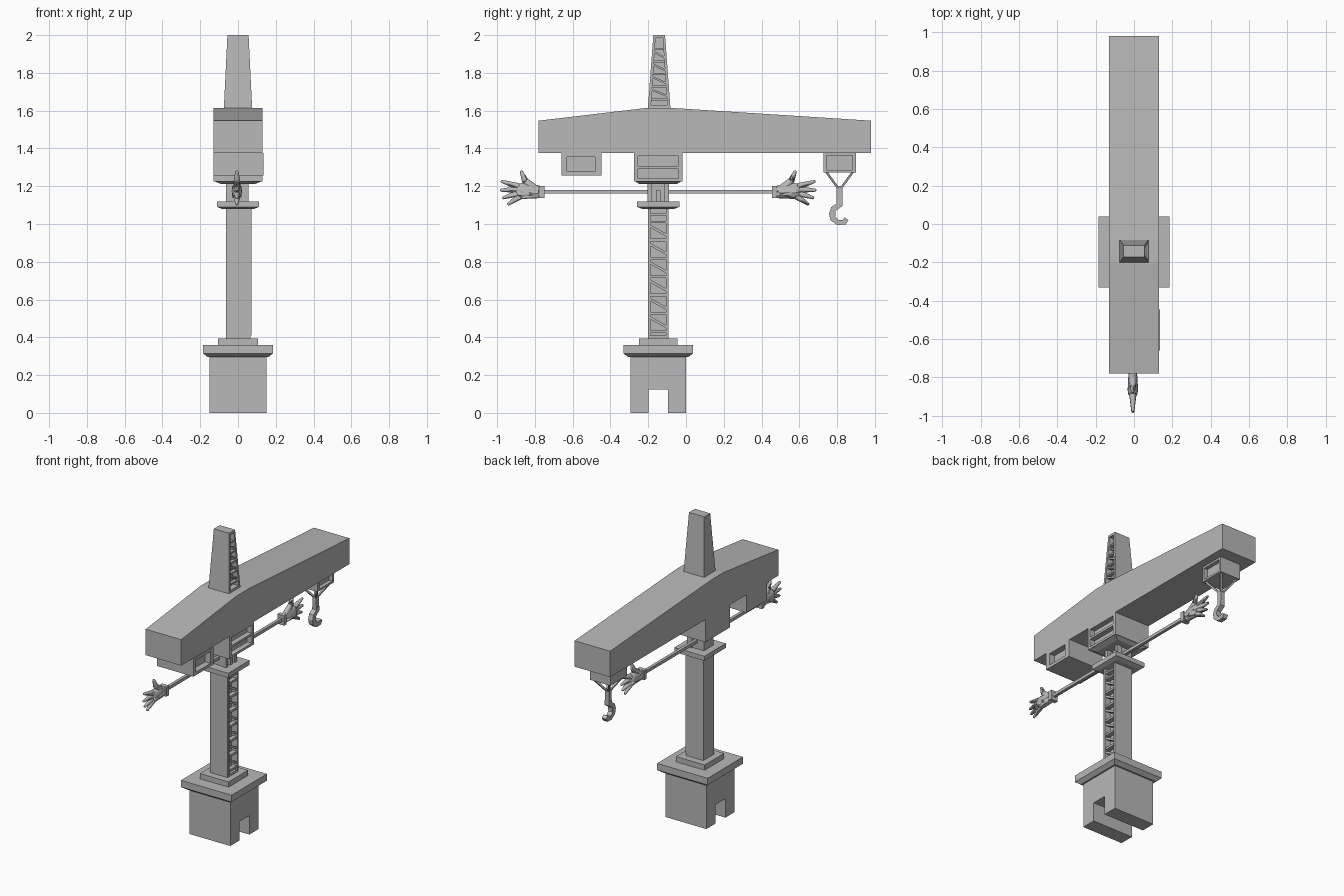
import bpy, bmesh, math
from mathutils import Vector

if "Cube" in bpy.data.objects:
    bpy.data.objects.remove(bpy.data.objects["Cube"], do_unlink=True)

grey = bpy.data.materials.new("plain grey")
grey.use_nodes = True
GREY = (0.48, 0.48, 0.48, 1)
grey.diffuse_color = GREY
grey.node_tree.nodes["Principled BSDF"].inputs["Base Color"].default_value = GREY

CY = -0.147      # y of the mast axis
ARM_X = -0.006   # x of the arms and hands


def finish(name, bm, smooth=False):
    bmesh.ops.recalc_face_normals(bm, faces=bm.faces)
    mesh = bpy.data.meshes.new(name)
    bm.to_mesh(mesh)
    bm.free()
    mesh.materials.append(grey)
    for p in mesh.polygons:
        p.use_smooth = smooth
    ob = bpy.data.objects.new(name, mesh)
    bpy.context.collection.objects.link(ob)
    return ob


def frustum(name, z0, z1, x0, y0, x1=None, y1=None):
    """Block with an (x, y) range at the bottom and another at the top."""
    bm = bmesh.new()
    rings = []
    for z, xr, yr in ((z0, x0, y0), (z1, x1 or x0, y1 or y0)):
        rings.append([bm.verts.new((xr[i], yr[j], z))
                      for i, j in ((0, 0), (1, 0), (1, 1), (0, 1))])
    a, b = rings
    bm.faces.new(a)
    bm.faces.new(b)
    for i in range(4):
        k = (i + 1) % 4
        bm.faces.new((a[i], a[k], b[k], b[i]))
    return finish(name, bm)


def around(c, half):
    return (c - half, c + half)


def cut(ob, cutter):
    """Carve the cutter out of the object and discard it."""
    mod = ob.modifiers.new("cut", 'BOOLEAN')
    mod.object = cutter
    mod.solver = 'EXACT'
    bpy.context.view_layer.update()
    done = bpy.data.meshes.new_from_object(
        ob.evaluated_get(bpy.context.evaluated_depsgraph_get()))
    ob.modifiers.clear()
    ob.data = done
    bpy.data.objects.remove(cutter, do_unlink=True)


def beam(name, p, q, w, d):
    """Rectangular bar from p to q, d thick in x and w thick across."""
    p, q = Vector(p), Vector(q)
    along = (q - p).normalized()
    side = along.cross(Vector((1, 0, 0))).normalized() * w / 2
    deep = side.cross(along).normalized() * d / 2
    bm = bmesh.new()
    for end in (p, q):
        for s in (-1, 1):
            for t in (-1, 1):
                bm.verts.new(end + side * s + deep * t)
    bmesh.ops.convex_hull(bm, input=bm.verts)
    bmesh.ops.dissolve_limit(bm, angle_limit=0.02, verts=bm.verts, edges=bm.edges)
    return finish(name, bm)


def prism(name, outline, x0, x1):
    """Extrude a (y, z) outline along x."""
    bm = bmesh.new()
    face = bm.faces.new([bm.verts.new((x0, y, z)) for y, z in outline])
    new = bmesh.ops.extrude_face_region(bm, geom=[face])["geom"]
    bmesh.ops.translate(bm, vec=(x1 - x0, 0, 0),
                        verts=[v for v in new if isinstance(v, bmesh.types.BMVert)])
    return finish(name, bm)


def capsule(name, p, rp, q, rq, flat=1.0):
    """Rounded tapering limb: the hull of two spheres, flattened in x."""
    bm = bmesh.new()
    for c, r in ((p, rp), (q, rq)):
        made = bmesh.ops.create_uvsphere(bm, u_segments=12, v_segments=8, radius=r)
        for v in made["verts"]:
            v.co = Vector((v.co.x * flat, v.co.y, v.co.z)) + Vector(c)
    hull = bmesh.ops.convex_hull(bm, input=bm.verts)
    inside = [v for v in hull["geom_interior"] if isinstance(v, bmesh.types.BMVert)]
    bmesh.ops.delete(bm, geom=inside, context='VERTS')
    return finish(name, bm, True)


# Base with a slot passing through it, and stepped caps
base = frustum("base", 0, 0.295, (-0.15, 0.15), around(CY, 0.148))
cut(base, frustum("slot", -0.1, 0.125, (-1, 1), (-0.198, -0.096)))
frustum("base_cap_chamfer", 0.295, 0.315, (-0.16, 0.16), around(CY, 0.158),
        (-0.185, 0.185), around(CY, 0.185))
frustum("base_cap", 0.315, 0.36, (-0.185, 0.185), around(CY, 0.185))
frustum("mast_foot", 0.36, 0.395, (-0.105, 0.105), around(CY, 0.102))

# Mast, open on its left side, with lattice bars
mast = frustum("mast", 0.395, 1.09, (-0.063, 0.066), around(CY, 0.055))
cut(mast, frustum("mast_recess", 0.41, 1.08, (0.025, 0.2), around(CY, 0.041)))
BAYS, Z0, STEP = 6, 0.43, 0.097
for i in range(BAYS):
    z = Z0 + i * STEP
    beam("mast_rung", (0.05, CY - 0.045, z), (0.05, CY + 0.045, z), 0.014, 0.03)
    beam("mast_diagonal", (0.05, CY - 0.045, z + 0.075),
         (0.05, CY + 0.045, z + 0.025), 0.014, 0.03)
for z in (1.01, 1.05):
    beam("mast_rung", (0.05, CY - 0.045, z), (0.05, CY + 0.045, z), 0.012, 0.03)
for s in (-1, 1):
    frustum("mast_rail", 0.41, 1.08, (0.06, 0.071), around(CY + s * 0.047, 0.006))

# Turntable and neck
frustum("turntable_chamfer", 1.08, 1.09, (-0.085, 0.085), around(CY, 0.085),
        (-0.11, 0.11), around(CY, 0.11))
frustum("turntable", 1.09, 1.12, (-0.11, 0.11), around(CY, 0.112))
frustum("neck", 1.12, 1.225, (-0.063, 0.02), around(CY, 0.05))
for i in (-1, 0, 1):
    frustum("neck_post", 1.12, 1.18 if i == 0 else 1.225, (0.02, 0.055),
            around(CY + i * 0.045, 0.011))
frustum("neck_collar", 1.212, 1.226, (-0.09, 0.09), around(CY, 0.1),
        (-0.125, 0.125), around(CY, 0.122))

# Cab with two recessed windows
cab = frustum("cab", 1.225, 1.375, (-0.13, 0.13), around(CY, 0.128))
for low, high in ((1.24, 1.292), (1.306, 1.36)):
    cut(cab, frustum("window", low, high, (0.095, 0.3), around(CY, 0.108)))

# Boom and counterweight
prism("boom", [(-0.78, 1.375), (0.98, 1.375), (0.98, 1.547), (-0.085, 1.615),
               (-0.205, 1.615), (-0.78, 1.547)], -0.13, 0.13)
weight = frustum("counterweight", 1.257, 1.375, (-0.13, 0.135), (-0.66, -0.447))
cut(weight, frustum("window", 1.277, 1.355, (0.095, 0.3), (-0.63, -0.482)))

# Tapering tower with a lattice on its left side
tower = frustum("tower", 1.61, 2.0, (-0.075, 0.075), around(CY + 0.005, 0.06),
                (-0.056, 0.056), around(CY + 0.005, 0.031))
cut(tower, frustum("tower_recess", 1.63, 1.985, (0.035, 0.2), around(CY + 0.005, 0.043),
                   (0.02, 0.2), around(CY + 0.005, 0.019)))
for i in range(5):
    z = 1.66 + i * 0.067
    t = (z - 1.61) / 0.39
    x, h = 0.056 - 0.019 * t, 0.047 - 0.025 * t
    y = CY + 0.005
    beam("tower_rung", (x, y - h, z), (x, y + h, z), 0.01, 0.022)
    if i < 4:
        beam("tower_diagonal", (x, y - h, z + 0.052), (x, y + h, z + 0.018), 0.01, 0.022)

# Hook block, struts and hook
HY = 0.813
block = frustum("hook_block", 1.272, 1.38, (-0.075, 0.075), around(HY, 0.086))
cut(block, frustum("window", 1.285, 1.362, (0.05, 0.2), around(HY, 0.068)))
for sx in (-1, 1):
    for sy in (-1, 1):
        beam("hook_strut", (sx * 0.06, HY + sy * 0.07, 1.275),
             (sx * 0.008, HY + sy * 0.008, 1.19), 0.012, 0.012)
frustum("hook_shank", 1.115, 1.2, around(0, 0.014), around(HY, 0.015))
prism("hook", [(0.798, 1.125), (0.828, 1.125), (0.828, 1.095), (0.793, 1.07),
               (0.79, 1.04), (0.808, 1.022), (0.83, 1.022), (0.84, 1.035),
               (0.86, 1.02), (0.845, 0.997), (0.8, 0.995), (0.765, 1.02),
               (0.757, 1.055), (0.768, 1.088), (0.798, 1.11)], -0.016, 0.016)

# Arm rod and two mirrored open hands
frustum("arm_rod", 1.161, 1.181, around(ARM_X, 0.01), (-0.76, 0.47))
FINGERS = [(0.745, 1.2, 0.826, 1.225), (0.75, 1.182, 0.83, 1.179),
           (0.745, 1.162, 0.818, 1.139), (0.73, 1.148, 0.792, 1.106)]
for s, side in ((-1, "front"), (1, "back")):
    def at(d, z):
        return (ARM_X, CY + s * d, z)
    frustum(side + "_cuff", 1.138, 1.202, around(ARM_X, 0.025),
            sorted((CY + s * 0.603, CY + s * 0.63)))
    capsule(side + "_palm", at(0.645, 1.171), 0.036, at(0.72, 1.175), 0.042, 0.65)
    for d0, z0, d1, z1 in FINGERS:
        capsule(side + "_finger", at(d0, z0), 0.018, at(d1, z1), 0.008)
    capsule(side + "_thumb_base", at(0.655, 1.185), 0.024, at(0.705, 1.23), 0.017, 0.9)
    capsule(side + "_thumb", at(0.705, 1.23), 0.017, at(0.724, 1.275), 0.009)
